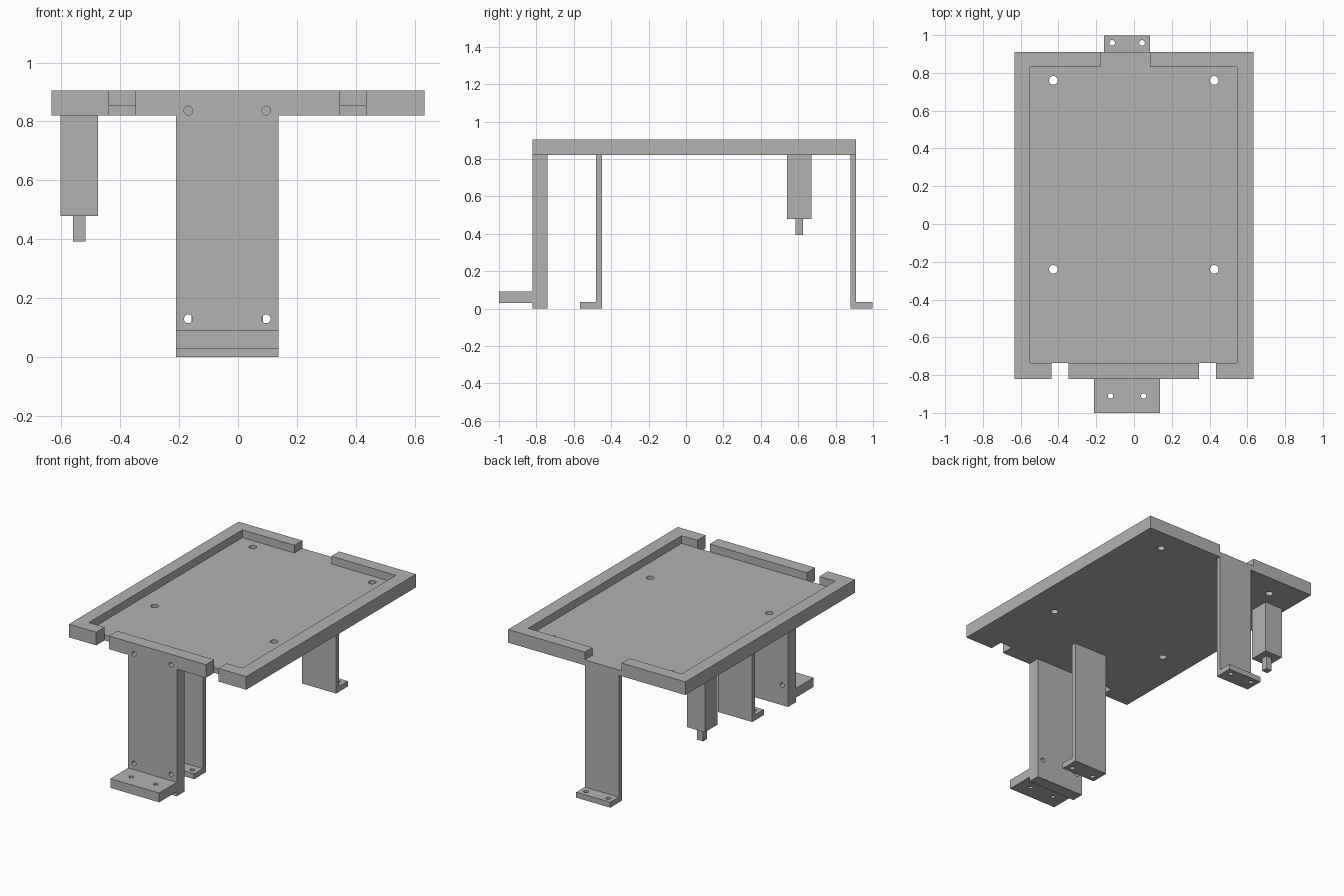
import bpy, bmesh
from mathutils import Vector, Matrix

default_cube = bpy.data.objects.get("Cube")
if default_cube:
    bpy.data.objects.remove(default_cube, do_unlink=True)

grey = bpy.data.materials.new("plain_grey")
grey.use_nodes = True
grey.diffuse_color = (0.45, 0.45, 0.45, 1)
grey.node_tree.nodes["Principled BSDF"].inputs["Base Color"].default_value = grey.diffuse_color


def finish(name, bm):
    bmesh.ops.recalc_face_normals(bm, faces=bm.faces)
    mesh = bpy.data.meshes.new(name)
    bm.to_mesh(mesh)
    bm.free()
    mesh.materials.append(grey)
    obj = bpy.data.objects.new(name, mesh)
    bpy.context.collection.objects.link(obj)
    return obj


def box(name, xs, ys, zs):
    bm = bmesh.new()
    lo, hi = Vector((xs[0], ys[0], zs[0])), Vector((xs[1], ys[1], zs[1]))
    matrix = Matrix.Translation((lo + hi) / 2) @ Matrix.Diagonal((*(hi - lo), 1))
    bmesh.ops.create_cube(bm, size=1, matrix=matrix)
    return finish(name, bm)


def drill(center, radius, length, axis="Z"):
    bm = bmesh.new()
    turn = Matrix.Rotation(1.5707963, 4, "X") if axis == "Y" else Matrix()
    bmesh.ops.create_cone(bm, cap_ends=True, segments=24, radius1=radius,
                          radius2=radius, depth=length,
                          matrix=Matrix.Translation(center) @ turn)
    return finish("drill", bm)


def bracket(name, half_width, profile):
    """Extrude a (y, z) outline across the width of a leg."""
    bm = bmesh.new()
    verts = [bm.verts.new((LEG_X - half_width, y, z)) for y, z in profile]
    face = bm.faces.new(verts)
    side = bmesh.ops.extrude_face_region(bm, geom=[face])["geom"]
    moved = [v for v in side if isinstance(v, bmesh.types.BMVert)]
    bmesh.ops.translate(bm, verts=moved, vec=(2 * half_width, 0, 0))
    return finish(name, bm)


def cut(obj, cutters):
    for cutter in cutters:
        cutter.hide_render = True
        mod = obj.modifiers.new("cut", "BOOLEAN")
        mod.operation, mod.solver, mod.object = "DIFFERENCE", "EXACT", cutter
    graph = bpy.context.evaluated_depsgraph_get()
    mesh = bpy.data.meshes.new_from_object(obj.evaluated_get(graph))
    obj.modifiers.clear()
    obj.data = mesh
    for cutter in cutters:
        bpy.data.objects.remove(cutter, do_unlink=True)


LEG_X = -0.0365            # all legs share this centre line
BOTTOM, FLOOR, TOP = 0.82, 0.855, 0.905
FRONT, BACK = -0.82, 0.91

# Tray with recessed floor, rim gaps, mounting holes and blind screw holes
tray = box("tray", (-0.633, 0.633), (FRONT, BACK), (BOTTOM, TOP))
cutters = [
    box("pocket", (-0.55, 0.546), (-0.735, 0.83), (FLOOR, 1)),
    box("back_gap", (-0.178, 0.085), (0.8, 1), (FLOOR, 1)),
    box("front_gap_right", (-0.438, -0.348), (-1, -0.735), (0.7, 1)),
    box("front_gap_left", (0.345, 0.434), (-1, -0.735), (0.7, 1)),
]
cutters += [drill((x, y, 0.85), 0.023, 0.3) for x in (-0.427, 0.425) for y in (-0.24, 0.76)]
cutters += [drill((LEG_X + s * 0.132, FRONT, 0.837), 0.015, 0.16, "Y") for s in (-1, 1)]
cut(tray, cutters)

# Thick front leg with a raised forward foot
front_leg = bracket("front_leg", 0.174, [
    (FRONT, 0), (-0.74, 0), (-0.74, BOTTOM), (FRONT, BOTTOM),
    (FRONT, 0.09), (-1, 0.09), (-1, 0.03), (FRONT, 0.03)])
cut(front_leg,
    [drill((LEG_X + s * 0.132, -0.78, 0.13), 0.015, 0.3, "Y") for s in (-1, 1)]
    + [drill((LEG_X + s * 0.0875, -0.91, 0.06), 0.014, 0.3) for s in (-1, 1)])

# Thin angled legs: direction is the way the foot points along y
for name, outer, direction in (("middle_leg", -0.48, -1), ("back_leg", BACK, 1)):
    inner, toe = outer - direction * 0.031, outer + direction * 0.088
    leg = bracket(name, 0.1215, [
        (inner, 0), (toe, 0), (toe, 0.035), (outer, 0.035),
        (outer, BOTTOM), (inner, BOTTOM)])
    cut(leg, [drill((LEG_X + s * 0.079, outer + direction * 0.049, 0.02), 0.015, 0.2)
              for s in (-1, 1)])

# Hanging block with a short square shaft
box("motor_block", (-0.603, -0.475), (0.54, 0.67), (0.48, BOTTOM))
box("motor_shaft", (-0.56, -0.518), (0.585, 0.626), (0.393, 0.48))
